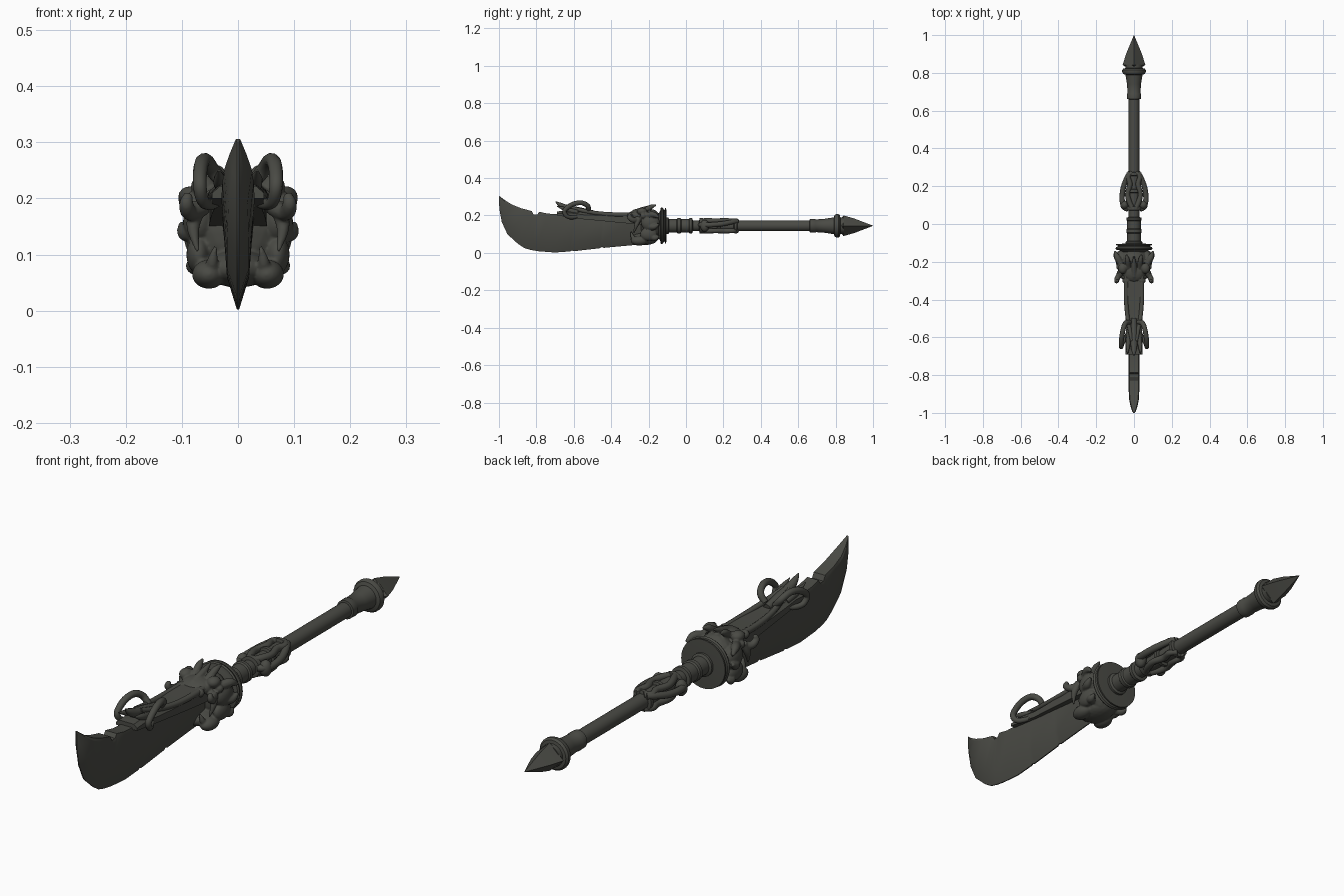
import bpy, bmesh, math
from mathutils import Vector

AXIS_Z = 0.145
metal = bpy.data.materials.new("dark_iron")
metal.diffuse_color = (0.068, 0.069, 0.059, 1)


def finish(name, bm, angle=35):
    bmesh.ops.recalc_face_normals(bm, faces=bm.faces)
    me = bpy.data.meshes.new(name)
    bm.to_mesh(me)
    bm.free()
    ob = bpy.data.objects.new(name, me)
    bpy.context.collection.objects.link(ob)
    me.materials.append(metal)
    smooth(ob, angle)
    return ob


def smooth(ob, angle):
    bpy.ops.object.select_all(action='DESELECT')
    ob.select_set(True)
    bpy.context.view_layer.objects.active = ob
    bpy.ops.object.shade_smooth_by_angle(angle=math.radians(angle))


def skin(bm, rings):
    """Bridge closed rings of points and cap both ends."""
    vs = [[bm.verts.new(p) for p in r] for r in rings]
    n = len(vs[0])
    for a, b in zip(vs, vs[1:]):
        for i in range(n):
            bm.faces.new((a[i], a[(i + 1) % n], b[(i + 1) % n], b[i]))
    bm.faces.new(vs[0])
    bm.faces.new(vs[-1])


def lathe(name, profile, sides=32, angle=35, sx=1, sz=1):
    """profile: (y, radius) pairs turned around the shaft axis."""
    bm = bmesh.new()
    skin(bm, [[(sx * r * math.cos(math.tau * i / sides), y,
                AXIS_Z + sz * r * math.sin(math.tau * i / sides))
               for i in range(sides)] for y, r in profile])
    return finish(name, bm, angle)


def spline(pts, steps=6):
    """Catmull-Rom through (x, y, z, radius) points."""
    p = [Vector(q) for q in pts]
    p = [2 * p[0] - p[1]] + p + [2 * p[-1] - p[-2]]
    out = []
    for a, b, c, d in zip(p, p[1:], p[2:], p[3:]):
        for k in range(steps):
            t = k / steps
            out.append(0.5 * (2 * b + (c - a) * t + (2 * a - 5 * b + 4 * c - d) * t * t
                              + (3 * b - a - 3 * c + d) * t ** 3))
    return out + [p[-2]]


def tube(bm, pts, sides=10):
    path = spline(pts)
    pos = [Vector(q[:3]) for q in path]
    side, rings = None, []
    for i, q in enumerate(path):
        d = (pos[min(i + 1, len(pos) - 1)] - pos[max(i - 1, 0)]).normalized()
        side = (d.orthogonal() if side is None else side - d * side.dot(d)).normalized()
        up = d.cross(side)
        r = max(q[3], 0.0015)
        rings.append([pos[i] + r * (side * math.cos(math.tau * k / sides)
                                    + up * math.sin(math.tau * k / sides)) for k in range(sides)])
    skin(bm, rings)


def blob(bm, c, r):
    v = bmesh.ops.create_icosphere(bm, subdivisions=3, radius=1)['verts']
    bmesh.ops.scale(bm, vec=r, verts=v)
    bmesh.ops.translate(bm, vec=c, verts=v)


def both(fn, bm, pts, *rest):
    """Build a part on the right and on the left."""
    for s in (1, -1):
        if fn is tube:
            tube(bm, [(s * x, y, z, r) for x, y, z, r in pts])
        else:
            blob(bm, (s * pts[0], pts[1], pts[2]), *rest)


# Blade: spine y, z / cutting edge y, z / half thickness
stations = [(-1, .306, -1, .30, .004), (-.97, .283, -.998, .235, .015),
            (-.93, .258, -.985, .165, .025), (-.88, .238, -.955, .10, .028),
            (-.825, .224, -.90, .05, .029), (-.815, .205, -.865, .026, .029),
            (-.795, .205, -.83, .016, .029), (-.785, .220, -.79, .009, .029),
            (-.74, .210, -.74, .005, .029), (-.69, .207, -.70, .002, .029),
            (-.60, .20, -.62, .008, .029), (-.59, .20, -.61, .013, .029),
            (-.58, .20, -.60, .009, .029), (-.45, .19, -.46, .025, .029),
            (-.44, .19, -.45, .032, .029), (-.43, .19, -.44, .027, .029),
            (-.30, .18, -.30, .040, .029), (-.18, .17, -.18, .05, .029)]
bm = bmesh.new()
rings = []
for sy, sz, ey, ez, w in stations:
    def at(t, x):
        return (x, sy + (ey - sy) * t, sz + (ez - sz) * t)
    rings.append([at(0, -w * .85), at(.08, -w), at(.72, -w * .68), at(1, -.002),
                  at(1, .002), at(.72, w * .68), at(.08, w), at(0, w * .85)])
skin(bm, rings)
finish("blade", bm, 25)

# Armoured spine sleeve running from the beast head towards the tip
bm = bmesh.new()
sleeve = [(-.22, .15, .215, .052), (-.34, .16, .213, .05), (-.46, .172, .212, .047),
          (-.55, .18, .216, .043), (-.62, .19, .226, .045), (-.69, .20, .222, .046)]
skin(bm, [[(-w, y, lo), (-w, y, hi - .012), (-w * .7, y, hi), (w * .7, y, hi),
           (w, y, hi - .012), (w, y, lo)] for y, lo, hi, w in sleeve])
finish("spine_sleeve", bm)

# Raised cords along the sleeve, curled horns and the flame tongue at its end
bm = bmesh.new()
both(tube, bm, [(.04, -.25, .205, .013), (.042, -.38, .205, .012),
                (.036, -.48, .213, .011), (.022, -.56, .228, .011), (.012, -.62, .245, .008)])
both(tube, bm, [(.022, -.52, .222, .012), (.045, -.525, .25, .013), (.058, -.56, .268, .013),
                (.066, -.61, .258, .013), (.068, -.65, .225, .012), (.062, -.635, .195, .011),
                (.045, -.60, .19, .010), (.03, -.57, .20, .007)])
tube(bm, [(0, -.50, .215, .014), (0, -.58, .228, .018), (0, -.64, .24, .018),
          (0, -.675, .258, .012), (0, -.697, .275, .002)])
both(tube, bm, [(.025, -.58, .215, .014), (.032, -.64, .232, .012), (.034, -.69, .25, .002)])
finish("horns_and_cords", bm, 60)

# Beast head gripping the blade: soft lumps fused by a remesh
bm = bmesh.new()
blob(bm, (0, -.185, .142), (.082, .06, .092))              # skull
blob(bm, (0, -.25, .20), (.062, .06, .033))                # snout
blob(bm, (0, -.225, .075), (.06, .075, .034))              # lower jaw
both(blob, bm, (.068, -.19, .16), (.03, .05, .045))        # cheek
both(blob, bm, (.06, -.235, .222), (.024, .028, .02))      # brow
both(blob, bm, (.078, -.228, .198), (.016, .016, .015))    # eye
both(blob, bm, (.04, -.30, .20), (.022, .018, .018))       # nostril
both(blob, bm, (.052, -.25, .065), (.03, .045, .026))      # lower lip
both(blob, bm, (.07, -.20, .10), (.022, .045, .035))       # jaw hinge
both(tube, bm, [(.06, -.25, .185, .015), (.085, -.28, .175, .015),
                (.092, -.302, .19, .013), (.088, -.298, .208, .008)])   # lip curl
both(tube, bm, [(.07, -.25, .19, .016), (.08, -.265, .15, .012), (.072, -.28, .105, .003)])  # upper fang
both(tube, bm, [(.045, -.265, .06, .014), (.046, -.285, .085, .011), (.04, -.295, .115, .003)])  # lower fang
both(tube, bm, [(.07, -.21, .20, .018), (.09, -.175, .205, .016), (.10, -.145, .19, .006)])  # ear
both(tube, bm, [(.075, -.20, .14, .018), (.093, -.17, .14, .016), (.10, -.145, .155, .006)])  # mane
both(tube, bm, [(.06, -.19, .09, .02), (.078, -.165, .08, .016), (.08, -.145, .09, .006)])
both(tube, bm, [(.03, -.23, .22, .014), (.035, -.19, .245, .013), (.04, -.16, .256, .004)])
tube(bm, [(0, -.28, .215, .016), (0, -.22, .235, .014), (0, -.17, .256, .004)])  # crest
head = finish("beast_head", bm, 60)
m = head.modifiers.new("fuse", 'REMESH')
m.mode, m.voxel_size, m.use_smooth_shade = 'VOXEL', 0.0035, True
m = head.modifiers.new("soften", 'SMOOTH')
m.factor, m.iterations = 0.5, 2

# Round guard disc behind the head
lathe("guard_disc", [(-.15, .06), (-.138, .08), (-.136, .094), (-.13, .098), (-.122, .094),
                     (-.118, .085), (-.114, .085), (-.112, .095), (-.106, .095), (-.104, .05)], 40)

# Stepped grip collars next to the guard
lathe("grip_collars", [(-.12, .045), (-.095, .045), (-.09, .036), (-.05, .036), (-.045, .041),
                       (-.03, .041), (-.025, .036), (.015, .036), (.02, .041),
                       (.033, .041), (.037, .028)])

# Shaft
lathe("shaft", [(-.05, .029), (.70, .029)], 24)

# Knotwork ornament: bands with looped strands bulging to each side
for i, (a, b, r) in enumerate([(.07, .095, .041), (.165, .185, .039), (.255, .275, .040)]):
    lathe("ornament_band_%d" % i, [(a, .028), (a + .003, r), (b - .003, r), (b, .028)])
bm = bmesh.new()
both(tube, bm, [(.02, .275, .17, .012), (.038, .245, .165, .013), (.057, .19, .155, .014),
                (.063, .13, .15, .014), (.052, .09, .15, .014), (.03, .075, .15, .012)])
for z in (.172, .118):
    both(tube, bm, [(.008, .08, z, .013), (.026, .12, z, .014), (.034, .16, z, .013),
                    (.022, .21, z, .014), (.03, .25, z, .012), (.01, .275, z, .011)])
both(blob, bm, (.05, .10, AXIS_Z), (.022, .024, .032))
finish("knotwork", bm, 60)

# Flared end sleeve, ring and neck
lathe("end_sleeve", [(.66, .028), (.662, .036), (.69, .037), (.695, .034), (.74, .037),
                     (.79, .045), (.795, .058), (.805, .063), (.815, .063), (.823, .056),
                     (.825, .044), (.845, .044)])

# Faceted four-sided end spike
lathe("end_spike", [(.832, .045), (.842, .060), (.90, .042), (.999, .001)], 4, 20, 1, .92)
